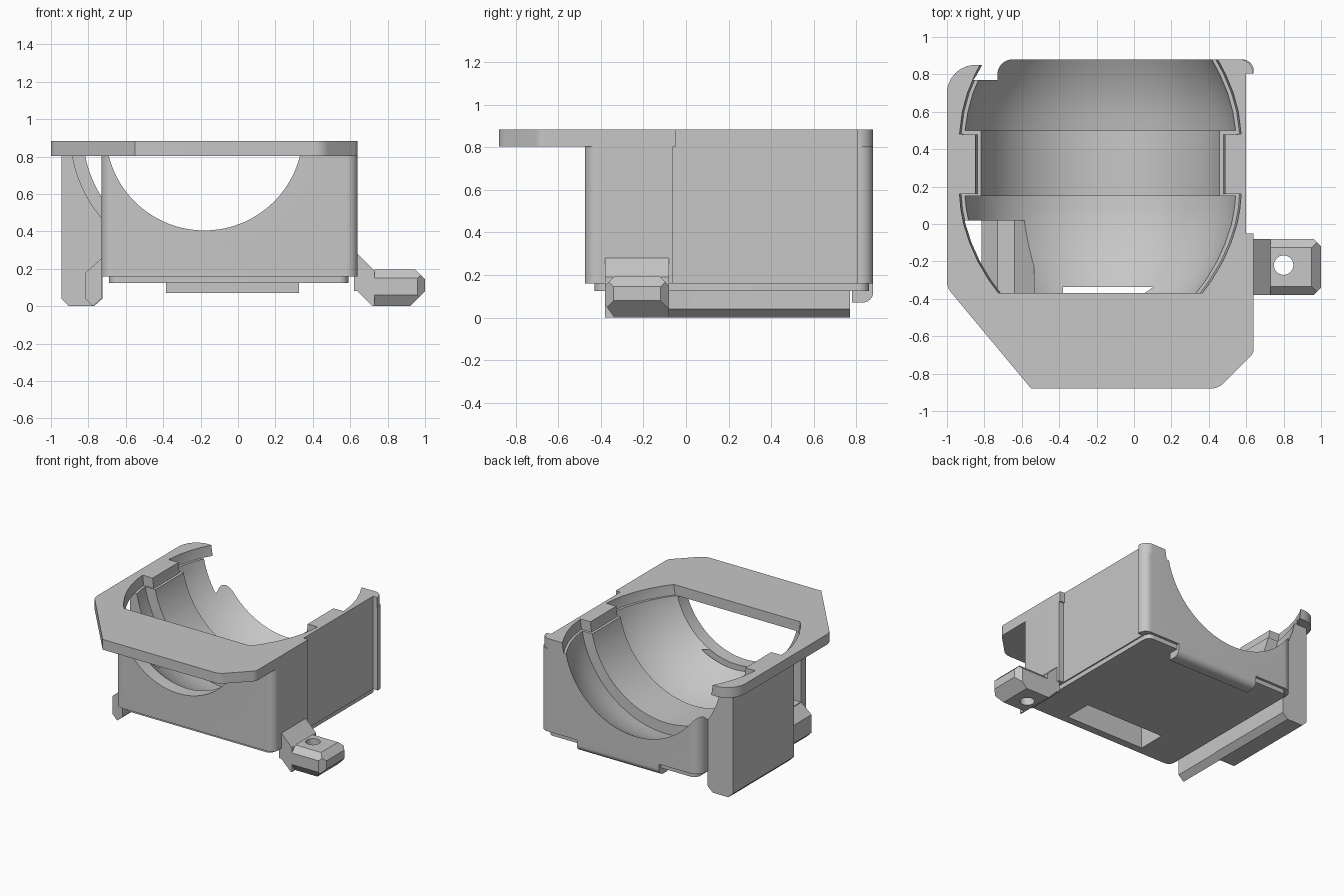
import bpy, bmesh, math
from mathutils import Vector

cube = bpy.data.objects.get("Cube")
if cube:
    bpy.data.objects.remove(cube, do_unlink=True)

GRAY = (0.57, 0.57, 0.57, 1)
gray = bpy.data.materials.new("plain gray")
gray.use_nodes = True
gray.diffuse_color = GRAY
gray.node_tree.nodes["Principled BSDF"].inputs["Base Color"].default_value = GRAY


def finish(name, bm):
    bmesh.ops.recalc_face_normals(bm, faces=bm.faces)
    me = bpy.data.meshes.new(name)
    bm.to_mesh(me)
    bm.free()
    me.materials.append(gray)
    ob = bpy.data.objects.new(name, me)
    bpy.context.collection.objects.link(ob)
    return ob


def outline(pts):
    """Points given as (u, v) or (u, v, radius); corners with a radius are rounded."""
    out, n = [], len(pts)
    for i, p in enumerate(pts):
        c = Vector(p[:2])
        if len(p) == 2:
            out.append(c)
            continue
        a = (Vector(pts[i - 1][:2]) - c).normalized()
        b = (Vector(pts[(i + 1) % n][:2]) - c).normalized()
        half = a.angle(b) / 2
        t = p[2] / math.tan(half)
        s, e = c + a * t, c + b * t
        centre = c + (a + b).normalized() * (p[2] / math.sin(half))
        for k in range(9):
            d = (s - centre).lerp(e - centre, k / 8).normalized()
            out.append(centre + d * p[2])
    return out


def prism(name, pts, axis, lo, hi):
    """Extrude an outline along an axis: z takes (x, y), y takes (x, z), x takes (y, z)."""
    place = {"z": lambda u, v, w: (u, v, w),
             "y": lambda u, v, w: (u, w, v),
             "x": lambda u, v, w: (w, u, v)}[axis]
    bm = bmesh.new()
    pts = outline(pts)
    rings = [[bm.verts.new(place(p.x, p.y, w)) for p in pts] for w in (lo, hi)]
    n = len(pts)
    bm.faces.new(rings[0])
    bm.faces.new(rings[1])
    for i in range(n):
        j = (i + 1) % n
        bm.faces.new((rings[0][i], rings[0][j], rings[1][j], rings[1][i]))
    return finish(name, bm)


def lathe(name, profile, cx=-0.18, cz=0.932, steps=96):
    """Spin a (y, radius) profile about a line parallel to y."""
    bm = bmesh.new()
    rings = []
    for y, r in profile:
        rings.append([bm.verts.new((cx + r * math.cos(math.tau * (k + 0.5) / steps), y,
                                    cz + r * math.sin(math.tau * (k + 0.5) / steps)))
                      for k in range(steps)])
    for a, b in zip(rings, rings[1:]):
        for k in range(steps):
            j = (k + 1) % steps
            bm.faces.new((a[k], a[j], b[j], b[k]))
    bm.faces.new(rings[0])
    bm.faces.new(rings[-1])
    return finish(name, bm)


def boolean(ob, tool, operation="DIFFERENCE"):
    mod = ob.modifiers.new("cut", "BOOLEAN")
    mod.operation, mod.object, mod.solver = operation, tool, "EXACT"
    bpy.context.view_layer.objects.active = ob
    bpy.ops.object.modifier_apply(modifier=mod.name)


# Round cavity: two bulging lobes with a narrower band between them
front_lobe = [(-0.37, 0.527), (-0.3, 0.578), (-0.2, 0.637), (-0.1, 0.681), (0.0, 0.713), (0.08, 0.728)]
back_lobe = [(0.6, 0.72), (0.7, 0.693), (0.8, 0.652), (0.88, 0.61), (0.95, 0.56)]
cavity = lathe("cavity_cutter", [(-0.6, 0.527)] + front_lobe
               + [(0.15, 0.735), (0.151, 0.65), (0.499, 0.65), (0.5, 0.735)] + back_lobe)
lip = 0.02
rim = lathe("rim_cutter", [(y, r + lip) for y, r in front_lobe
            + [(0.16, 0.735), (0.161, 0.65), (0.479, 0.65), (0.48, 0.735)] + back_lobe])

# Main body with a shallow recess along its +x side
body = prism("main_body", [(0.64, 0.88, 0.06), (0.64, 0.805), (0.6, 0.805), (0.6, -0.06), (0.64, -0.06),
                           (0.64, -0.475, 0.06), (-0.73, -0.475, 0.06), (-0.73, 0.88, 0.08)],
             "z", 0.16, 0.805)
boolean(body, cavity)

# Pocket with a ramp in the front corner of the cavity
pocket = prism("pocket_cutter", [(-1.0, 0.26), (-0.64, 0.26), (-0.535, 0.42), (-0.535, 1.0), (-1.0, 1.0)],
               "y", -0.37, 0.02)
boolean(body, pocket)

# Bottom slot that rises to the front edge of the cavity
slot = prism("slot_cutter", [(-0.369, 0.05), (-0.369, 0.46), (-0.337, 0.46), (-0.337, 0.33),
                             (-0.15, 0.22), (-0.15, 0.05)], "x", -0.38, 0.3)
boolean(body, slot)

# Thin base plate and the clip at the back
base = prism("base_plate", [(-0.69, -0.43, 0.05), (0.59, -0.43, 0.05), (0.59, 0.86, 0.05), (-0.69, 0.86, 0.05)],
             "z", 0.125, 0.165)
boolean(base, slot)
clip = prism("back_clip", [(0.78, 0.07), (0.88, 0.07, 0.05), (0.88, 0.17), (0.84, 0.17), (0.84, 0.125), (0.78, 0.125)],
             "x", -0.385, 0.325)

# Flat top flange with the hooked back corner
flange = prism("top_flange", [(-0.55, -0.88), (0.45, -0.88, 0.1), (0.64, -0.69, 0.06), (0.64, -0.05),
                              (0.6, -0.05), (0.6, 0.805), (0.635, 0.805), (0.635, 0.88, 0.07),
                              (-0.73, 0.88, 0.08), (-0.73, 0.77), (-0.86, 0.77), (-0.8, 0.85),
                              (-1.0, 0.85, 0.15), (-1.0, -0.34, 0.1)], "z", 0.803, 0.883)
boolean(flange, rim)

# Side wall reaching down to the ground
wall = prism("side_wall", [(-0.945, 0.04), (-0.905, 0.0), (-0.77, 0.0), (-0.725, 0.04), (-0.725, 0.805), (-0.945, 0.805)],
             "y", 0.02, 0.77)
boolean(wall, cavity)

# Low foot in front of the side wall
foot = prism("side_foot", [(-0.815, 0.04), (-0.775, 0.0), (-0.73, 0.04), (-0.725, 0.26), (-0.735, 0.25), (-0.815, 0.18)],
             "y", -0.38, 0.025)

# Mounting bracket: a sloped arm and a chamfered pad with a screw hole
arm = prism("bracket_arm", [(0.62, 0.28), (0.64, 0.28), (0.73, 0.19), (0.73, 0.0), (0.72, 0.0),
                            (0.64, 0.08), (0.62, 0.08)], "y", -0.38, -0.08)
pad = prism("bracket_pad", [(0.73, 0.195), (0.95, 0.195), (1.0, 0.145), (1.0, 0.08), (0.92, 0.0), (0.73, 0.0)],
            "y", -0.4, -0.06)
chamfers = prism("chamfer_trim", [(-0.38, 0.06), (-0.33, -0.01), (-0.08, -0.01), (-0.08, 0.15),
                                  (-0.13, 0.2), (-0.33, 0.2), (-0.38, 0.15)], "x", 0.6, 1.1)
corners = prism("corner_trim", [(0.5, -0.39), (0.95, -0.39), (1.01, -0.33), (1.01, -0.13), (0.95, -0.07), (0.5, -0.07)],
                "z", -0.1, 0.4)
hole = prism("hole_cutter", [(0.8 + 0.052 * math.cos(math.tau * k / 32), -0.22 + 0.052 * math.sin(math.tau * k / 32))
                             for k in range(32)], "z", -0.1, 0.4)
boolean(pad, chamfers, "INTERSECT")
boolean(pad, corners, "INTERSECT")
boolean(pad, hole)

# Remove the cutters and shade the curved surfaces smoothly
for tool in (cavity, rim, pocket, slot, chamfers, corners, hole):
    bpy.data.objects.remove(tool, do_unlink=True)
bpy.ops.object.select_all(action="DESELECT")
for ob in (body, base, clip, flange, wall, foot, arm, pad):
    ob.select_set(True)
bpy.context.view_layer.objects.active = body
bpy.ops.object.shade_smooth_by_angle(angle=math.radians(25))
